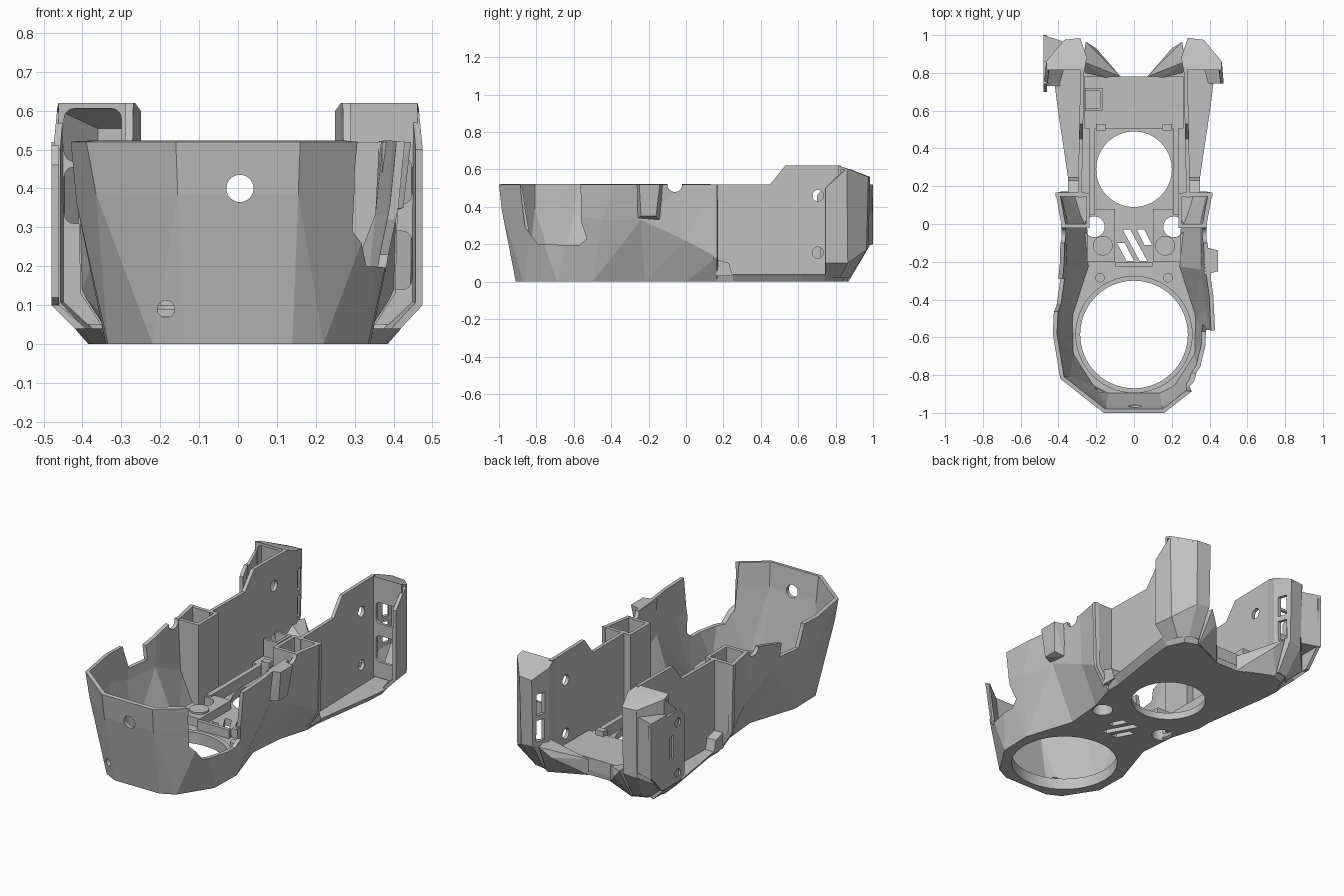
import bpy, bmesh, math
from mathutils import Vector

old = bpy.data.objects.get("Cube")
if old:
    bpy.data.objects.remove(old)

grey = bpy.data.materials.new("plain grey")
grey.use_nodes = True
COLOUR = (0.53, 0.53, 0.53, 1)
grey.diffuse_color = COLOUR
grey.node_tree.nodes["Principled BSDF"].inputs["Base Color"].default_value = COLOUR


def finish(name, bm):
    bmesh.ops.recalc_face_normals(bm, faces=bm.faces)
    mesh = bpy.data.meshes.new(name)
    bm.to_mesh(mesh)
    bm.free()
    mesh.materials.append(grey)
    ob = bpy.data.objects.new(name, mesh)
    bpy.context.collection.objects.link(ob)
    return ob


def loft(name, rings, closed=False):
    """Skin between rings; closed rings get caps."""
    bm = bmesh.new()
    rows = [[bm.verts.new(p) for p in r] for r in rings]
    n = len(rows[0])
    for a, b in zip(rows, rows[1:]):
        for i in range(n if closed else n - 1):
            j = (i + 1) % n
            bm.faces.new((a[i], a[j], b[j], b[i]))
    if closed:
        bm.faces.new(rows[0])
        bm.faces.new(rows[-1])
    return finish(name, bm)


def prism(name, pts, axis, a, b):
    """Extrude a 2D profile along x, y or z."""
    def place(p, d):
        return {"x": (d, p[0], p[1]), "y": (p[0], d, p[1]), "z": (p[0], p[1], d)}[axis]
    return loft(name, [[place(p, d) for p in pts] for d in (a, b)], True)


def box(name, x, y, z):
    return prism(name, [(x[0], y[0]), (x[1], y[0]), (x[1], y[1]), (x[0], y[1])], "z", *z)


def disc(cx, cy, r, n=32):
    return [(cx + r * math.cos(2 * math.pi * i / n), cy + r * math.sin(2 * math.pi * i / n))
            for i in range(n)]


def round_rect(x, z, r=.025):
    """Rounded rectangle outline, anticlockwise."""
    corners = [(x[1] - r, z[1] - r), (x[0] + r, z[1] - r), (x[0] + r, z[0] + r), (x[1] - r, z[0] + r)]
    return [(cx + r * math.cos((q + i / 4) * math.pi / 2), cz + r * math.sin((q + i / 4) * math.pi / 2))
            for q, (cx, cz) in enumerate(corners) for i in range(5)]


def hull(name, pts):
    bm = bmesh.new()
    for p in pts:
        bm.verts.new(p)
    bmesh.ops.convex_hull(bm, input=bm.verts)
    return finish(name, bm)


def modify(ob, kind, **settings):
    m = ob.modifiers.new(kind, kind)
    for k, v in settings.items():
        setattr(m, k, v)
    bpy.context.view_layer.objects.active = ob
    bpy.ops.object.modifier_apply(modifier=m.name)


def cut(ob, *cutters):
    for c in cutters:
        modify(ob, "BOOLEAN", operation="DIFFERENCE", solver="EXACT", object=c)
        bpy.data.objects.remove(c)


def thicken(ob, t, centre):
    """Solidify towards a centre point."""
    f = ob.data.polygons[len(ob.data.polygons) // 2]
    inward = f.normal.dot(Vector(centre) - f.center) < 0
    modify(ob, "SOLIDIFY", thickness=t, offset=-1 if inward else 1, use_even_offset=True)


def both(half):
    """Mirror a half outline, listed from the front to the back."""
    return [(-p[0], *p[1:]) for p in reversed(half)] + list(half)


# Faceted front hood
low = [(.14, -.91, 0), (.22, -.87, 0), (.335, -.69, 0), (.34, -.5, 0),
       (.25, -.22, 0), (.27, 0, 0), (.32, .165, 0)]
mid = [(.155, -.985, .385), (.365, -.82, .385), (.415, -.6, .36), (.405, -.45, .33),
       (.375, -.24, .33), (.37, 0, .22), (.405, .165, .13)]
top = [(.16, -1, .52), (.39, -.82, .52), (.43, -.58, .52), (.42, -.38, .52),
       (.395, -.2, .52), (.385, 0, .52), (.415, .165, .52)]
hood = loft("front_hood", [both(low), both(mid), both(top)])
modify(hood, "TRIANGULATE", quad_method="SHORTEST_DIAGONAL")
thicken(hood, .022, (0, -.4, .35))
window = [(-.89, .6), (-.88, .45), (-.86, .29), (-.79, .2), (-.57, .195),
          (-.53, .23), (-.56, .32), (-.565, .6)]
notch = [(-.47, .6), (-.46, .5), (-.43, .39), (-.29, .39), (-.29, .47), (-.1, .52), (-.1, .6)]
cut(hood,
    prism("window_cut", window, "x", .28, .6),
    prism("notch_cut", notch, "x", -.6, -.3),
    prism("top_notch_cut", disc(-.06, .52, .04), "x", -.6, .6),
    prism("front_hole_cut", disc(.005, .4, .035), "y", -1.1, -.8),
    prism("low_hole_cut", disc(-.185, .09, .022), "y", -1.1, -.7))

# Floor with a chamfered rear rim
rear = [(.35, .25), (.405, .62), (.42, .74), (.36, .86), (.28, .88), (.07, .78)]
rear_low = [(.32, .25), (.375, .62), (.385, .74), (.34, .83), (.27, .86), (.07, .775)]
floor_top = both([(x, y, .04) for x, y, z in low] + [(x, y, .04) for x, y in rear])
floor_low = both(low + [(x, y, 0) for x, y in rear_low])
floor = loft("floor", [floor_low, floor_top], True)
slots = [[(-.09, -.1), (-.04, -.195), (.0, -.195), (-.05, -.1)],
         [(-.06, -.03), (.03, -.195), (.07, -.195), (-.02, -.03)],
         [(.015, -.03), (.055, -.11), (.095, -.11), (.055, -.03)]]
cut(floor,
    prism("front_opening_cut", disc(0, -.585, .285, 64), "z", -.1, .2),
    prism("rear_opening_cut", disc(0, .29, .2, 64), "z", -.1, .2),
    *[prism("vent_cut", s, "z", -.1, .2) for s in slots],
    *[prism("screw_cut", disc(s * .21, -.015, .055), "z", -.1, .2) for s in (-1, 1)])

# Lip around the front opening, front rib, raised rear floor and clip block
lip = prism("front_opening_lip", disc(0, -.585, .31, 64), "z", .035, .065)
cut(lip, prism("lip_cut", disc(0, -.585, .285, 64), "z", -.1, .2))
box("front_cross_rib", (-.1, .1), (-.225, -.205), (.035, .09))
box("raised_rear_floor", (-.262, .262), (.505, .78), (.03, .1))
clip = box("clip_block", (-.26, -.165), (.6, .72), (.09, .2))
cut(clip, box("clip_cut", (-.3, -.18), (.615, .705), (.11, .3)))

# Front-facing openings of each rear ear, bottom and top
openings = {1: [(.14, .29), (.36, .48)], -1: [(.31, .455), (.47, .605)]}

for s, side in ((1, "left"), (-1, "right")):
    def mx(pts):
        return [(s * p[0], *p[1:]) for p in pts]

    # Tall side wall with two screw holes
    profile = [(.14, .03), (.14, .52), (.45, .52), (.53, .62), (.83, .62), (.83, .03)]
    wall = loft(side + "_side_wall", [
        mx([(.277 - .02 * (y - .14) + d, y, z) for y, z in profile]) for d in (0, .02)], True)
    cut(wall, *[prism("screw_cut", disc(.705, z, .03), "x", -.6, .6) for z in (.155, .46)])

    # Hollow rear ear with back slots, sloped roof and pierced front face
    e_low = [(.265, .8, .02), (.25, .83, .02), (.28, .88, .02),
             (.34, .87, .02), (.38, .82, .02), (.40, .745, .02)]
    e_mid = [(.265, .8, .17), (.25, .88, .17), (.285, .975, .18),
             (.365, .965, .17), (.46, .865, .1), (.475, .745, .1)]
    e_top = [(.265, .8, .62), (.25, .88, .6), (.285, .985, .56),
             (.37, .975, .56), (.465, .86, .605), (.475, .745, .5)]
    ear = loft(side + "_rear_ear", [mx(e_low), mx(e_mid), mx(e_top)])
    thicken(ear, .018, (s * .36, .84, .33))
    cut(ear, *[box("slot_cut", sorted((s * .2, s * .29)), (.905, .955), z)
               for z in ((.2, .32), (.35, .47))])
    roof = [(.265, .815, .62), (.462, .815, .62)] + [e_top[i] for i in (4, 3, 2, 1)]
    hull(side + "_ear_roof", mx(roof + [(x, y, z - .012) for x, y, z in roof]))
    face = prism(side + "_ear_face", mx([(.275, .05), (.41, .05), (.46, .11), (.462, .615), (.275, .615)]),
                 "y", .815, .83)
    cut(face, *[prism("opening_cut", round_rect(sorted((s * .3, s * .447)), z), "y", .7, .85)
                for z in openings[s]])

    # Faceted tail fin at the floor's rear corner
    hull(side + "_tail_fin", mx([
        (.07, .78, 0), (.07, .78, .09), (.15, .775, .1), (.26, .8, .13), (.27, .86, .19),
        (.255, .965, .18), (.2, .93, .12), (.27, .87, 0), (.22, .84, 0)]))

    # Pod behind the hood: back panel, inner wall and divider
    prism(side + "_pod_back", mx([(.26, .04), (.34, .03), (.405, .13), (.415, .52), (.26, .52)]),
          "y", .145, .166)
    box(side + "_pod_inner_wall", sorted((s * .235, s * .255)), (-.02, .165), (.03, .52))
    prism(side + "_pod_divider", mx([(.25, .04), (.27, .04), (.37, .24), (.38, .52), (.25, .52)]),
          "y", -.02, 0)
    box(side + "_pod_link", sorted((s * .235, s * .29)), (.145, .165), (.03, .52))

    # Raised mounting block with a round pad, low rail, small boss and tabs
    block = box(side + "_mount_block", sorted((s * .1, s * .25)), (-.2, .08), (.035, .09))
    cut(block, prism("screw_cut", disc(s * .21, -.015, .055), "z", -.1, .2),
        prism("opening_cut", disc(0, .29, .2, 64), "z", -.1, .2))
    prism(side + "_round_pad", disc(s * .165, -.115, .052), "z", .085, .1)
    box(side + "_low_rail", sorted((s * .207, s * .235)), (.05, .51), (.035, .1))
    prism(side + "_small_boss", disc(s * .18, -.285, .025), "z", .035, .07)
    box(side + "_rib_stop", sorted((s * .15, s * .2)), (.495, .53), (.035, .13))
    hull(side + "_outer_tab", mx([(x, y, z) for x in (.28, .35) for y, z in
                                  ((.16, .03), (.16, .12), (.23, .1), (.25, .03))]))

# Bump on the hood's left side
hull("side_bump", [(.37, -.27, .52), (.37, -.12, .52), (.445, -.25, .52), (.445, -.14, .52),
                   (.37, -.26, .34), (.37, -.14, .33), (.425, -.24, .35), (.425, -.16, .35)])

# Thin outer bracket on the right ear, with a bent foot and a corner web
bracket = prism("outer_bracket", [(.7, .12), (.74, .1), (.9, .1), (.99, .2), (1, .5),
                                  (.74, .51), (.7, .46)], "x", -.48, -.46)
cut(bracket, *[prism("bracket_cut", disc(.76, z, .025), "x", -.6, -.4) for z in (.15, .44)],
    box("bracket_slot_cut", (-.6, -.4), (.8, .83), (.25, .38)))
prism("bracket_foot", [(-.48, .1), (-.46, .1), (-.38, .03), (-.4, .02)], "y", .73, .87)
prism("bracket_web", [(-.48, 1), (-.37, .965), (-.46, .86), (-.48, .86)], "z", .2, .52)
